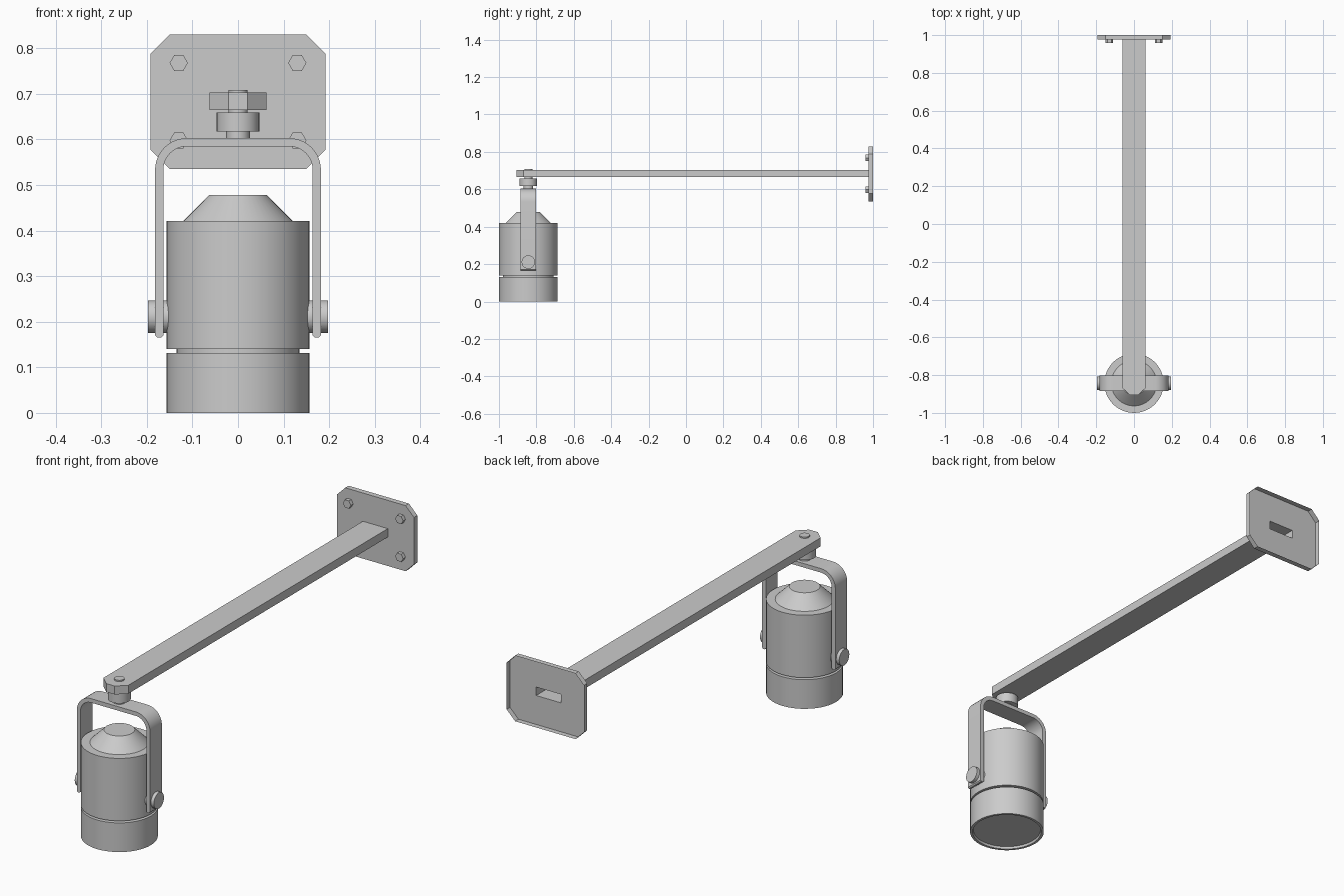
import bpy, bmesh, math
from mathutils import Matrix, Vector

if "Cube" in bpy.data.objects:
    bpy.data.objects.remove(bpy.data.objects["Cube"])

LAMP_Y = -0.843


def finish(name, bm, smooth=True):
    bmesh.ops.remove_doubles(bm, verts=bm.verts, dist=1e-5)
    bmesh.ops.recalc_face_normals(bm, faces=bm.faces)
    me = bpy.data.meshes.new(name)
    bm.to_mesh(me)
    bm.free()
    ob = bpy.data.objects.new(name, me)
    bpy.context.collection.objects.link(ob)
    if smooth:
        bpy.context.view_layer.objects.active = ob
        ob.select_set(True)
        bpy.ops.object.shade_smooth_by_angle(angle=math.radians(30))
        ob.select_set(False)
    return ob


def lathe(name, profile, seg=48):
    """Revolve (radius, z) points about the lamp axis."""
    bm = bmesh.new()
    vs = [bm.verts.new((r, 0, z)) for r, z in profile]
    es = [bm.edges.new(p) for p in zip(vs, vs[1:])]
    bmesh.ops.spin(bm, geom=vs + es, cent=(0, 0, 0), axis=(0, 0, 1),
                   angle=math.tau, steps=seg, use_merge=True)
    bmesh.ops.translate(bm, verts=bm.verts, vec=(0, LAMP_Y, 0))
    return finish(name, bm)


def rod(name, centre, axis, radius, depth, seg, smooth=True):
    bm = bmesh.new()
    rot = Vector((0, 0, 1)).rotation_difference(Vector(axis)).to_matrix().to_4x4()
    bmesh.ops.create_cone(bm, cap_ends=True, segments=seg, radius1=radius, radius2=radius,
                          depth=depth, matrix=Matrix.Translation(centre) @ rot)
    return finish(name, bm, smooth)


# Lamp housing: recessed glass, front ring, groove, barrel, conical cap
lathe("lamp_housing", [(0, 0.01), (0.143, 0.01), (0.146, 0), (0.157, 0), (0.157, 0.131),
                       (0.135, 0.131), (0.135, 0.14), (0.157, 0.14), (0.157, 0.421),
                       (0.12, 0.421), (0.063, 0.478), (0, 0.478)])

# Swivel between yoke and arm
lathe("swivel", [(0, 0.6), (0.026, 0.6), (0.026, 0.617), (0.047, 0.617),
                 (0.047, 0.659), (0.021, 0.659), (0.021, 0.709), (0, 0.709)], 32)

# U-shaped yoke: outline in x-z, extruded along y
half_out = [(0.169, 0.165), (0.177, 0.165), (0.182, 0.17)]
half_in = [(0.164, 0.17)]
for i in range(11):
    a = math.radians(9 * i)
    c, s = math.cos(a), math.sin(a)
    half_out.append((0.112 + 0.07 * c, 0.533 + 0.07 * s))
    half_in.append((0.112 + 0.052 * c, 0.533 + 0.052 * s))


def mirrored(pts):
    return pts + [(-x, z) for x, z in reversed(pts)]


bm = bmesh.new()
outline = mirrored(half_out) + list(reversed(mirrored(half_in)))
face = bm.faces.new([bm.verts.new((x, LAMP_Y - 0.042, z)) for x, z in outline])
ext = bmesh.ops.extrude_face_region(bm, geom=[face])
bmesh.ops.translate(bm, verts=[v for v in ext["geom"] if isinstance(v, bmesh.types.BMVert)],
                    vec=(0, 0.084, 0))
finish("yoke", bm)

# Pivot knobs on both sides of the yoke
for side, sx in (("left", -1), ("right", 1)):
    rod("pivot_knob_" + side, (sx * 0.174, LAMP_Y, 0.211), (1, 0, 0), 0.036, 0.046, 24)

# Hollow arm with chamfered tip, open at the wall end
PLATE_Y = 0.976
bm = bmesh.new()
plan = [(-0.062, PLATE_Y), (-0.062, -0.868), (-0.021, -0.906),
        (0.021, -0.906), (0.062, -0.868), (0.062, PLATE_Y)]
low = [bm.verts.new((x, y, 0.665)) for x, y in plan]
top = [bm.verts.new((x, y, 0.703)) for x, y in plan]
bm.faces.new(low)
bm.faces.new(top)
for i in range(5):
    bm.faces.new((low[i], low[i + 1], top[i + 1], top[i]))
finish("arm", bm, False)

# Wall plate: pressed shell open at the back, slotted where the arm enters
bm = bmesh.new()
W, Z0, Z1, C = 0.192, 0.535, 0.83, 0.042
octagon = [(-W, Z0 + C), (-W + C, Z0), (W - C, Z0), (W, Z0 + C),
           (W, Z1 - C), (W - C, Z1), (-W + C, Z1), (-W, Z1 - C)]
slot = [(-0.062, 0.665), (0.062, 0.665), (0.062, 0.703), (-0.062, 0.703)]
edges, rim = [], []
for loop in (octagon, slot):
    vs = [bm.verts.new((x, PLATE_Y, z)) for x, z in loop]
    es = [bm.edges.new((vs[i - 1], vs[i])) for i in range(len(vs))]
    edges += es
    rim = rim or es
bmesh.ops.triangle_fill(bm, use_beauty=True, edges=edges, normal=(0, -1, 0))
ext = bmesh.ops.extrude_edge_only(bm, edges=rim)
bmesh.ops.translate(bm, verts=[v for v in ext["geom"] if isinstance(v, bmesh.types.BMVert)],
                    vec=(0, 1.0 - PLATE_Y, 0))
finish("wall_plate", bm, False)

# Four hexagonal wall bolts, points sideways
for i, (x, z) in enumerate([(-0.13, 0.768), (0.13, 0.768), (-0.13, 0.598), (0.13, 0.598)]):
    bolt = rod(f"wall_bolt_{i + 1}", (0, 0, 0), (0, 0, 1), 0.02, 0.017, 6, False)
    bolt.data.transform(Matrix.Translation((x, 0.9675, z)) @ Matrix.Rotation(math.pi / 2, 4, 'X')
                        @ Matrix.Rotation(math.pi / 2, 4, 'Z'))
